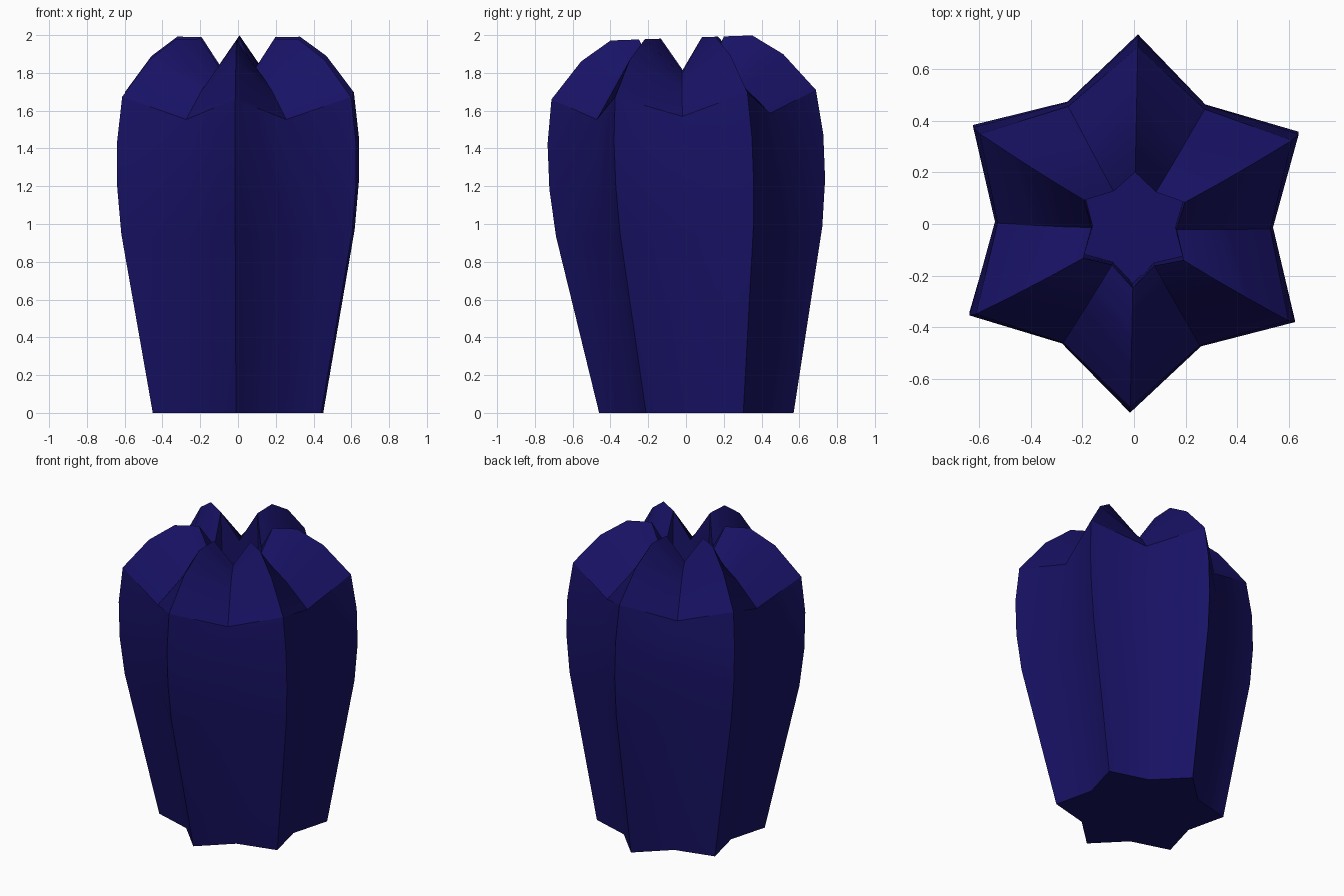
import bpy, bmesh
from math import radians, sin, cos

if "Cube" in bpy.data.objects:
    bpy.data.objects.remove(bpy.data.objects["Cube"])

LOBES = 6
# (radius, height) profiles along the lobe ridges and the grooves between them
RIDGE = [(0.515, 0), (0.705, 0.96), (0.73, 1.21), (0.73, 1.45), (0.70, 1.685),
         (0.535, 1.88), (0.375, 1.985), (0.225, 1.985), (0.22, 1.65)]
GROOVE = [(0.38, 0), (0.515, 0.94), (0.535, 1.21), (0.54, 1.42), (0.53, 1.57),
          (0.37, 1.72), (0.27, 1.79), (0.165, 1.81), (0.16, 1.65)]


def ring_point(r, z, angle):
    """Point on a ring of the slightly leaning body; the base stays flat."""
    x, y = r * cos(angle), r * sin(angle)
    tilt = 0.036 * y if z > 0 else 0
    return x, y + 0.055 - 0.04 * z, z + tilt


# lobed body: star-shaped rings joined from the base up and into the top pit
bm = bmesh.new()
rings = []
for ridge, groove in zip(RIDGE, GROOVE):
    ring = []
    for i in range(LOBES * 2):
        r, z = ridge if i % 2 == 0 else groove
        ring.append(bm.verts.new(ring_point(r, z, radians(28.8 + 30 * i))))
    rings.append(ring)
n = LOBES * 2
for a, b in zip(rings, rings[1:]):
    for i in range(n):
        j = (i + 1) % n
        bm.faces.new((a[i], a[j], b[j], b[i]))

# flat base and pit floor
bm.faces.new(rings[0][::-1])
bm.faces.new(rings[-1])
bmesh.ops.recalc_face_normals(bm, faces=bm.faces)

mesh = bpy.data.meshes.new("lobed_body")
bm.to_mesh(mesh)
bm.free()
body = bpy.data.objects.new("lobed_body", mesh)
bpy.context.collection.objects.link(body)

# dark blue skin
mat = bpy.data.materials.new("dark_blue")
mat.diffuse_color = (0.009, 0.006, 0.13, 1)
mat.use_nodes = True
mat.node_tree.nodes["Principled BSDF"].inputs["Base Color"].default_value = mat.diffuse_color
mesh.materials.append(mat)

# smooth along the lobes, sharp at ridges
bpy.context.view_layer.objects.active = body
body.select_set(True)
bpy.ops.object.shade_smooth_by_angle(angle=radians(30))
